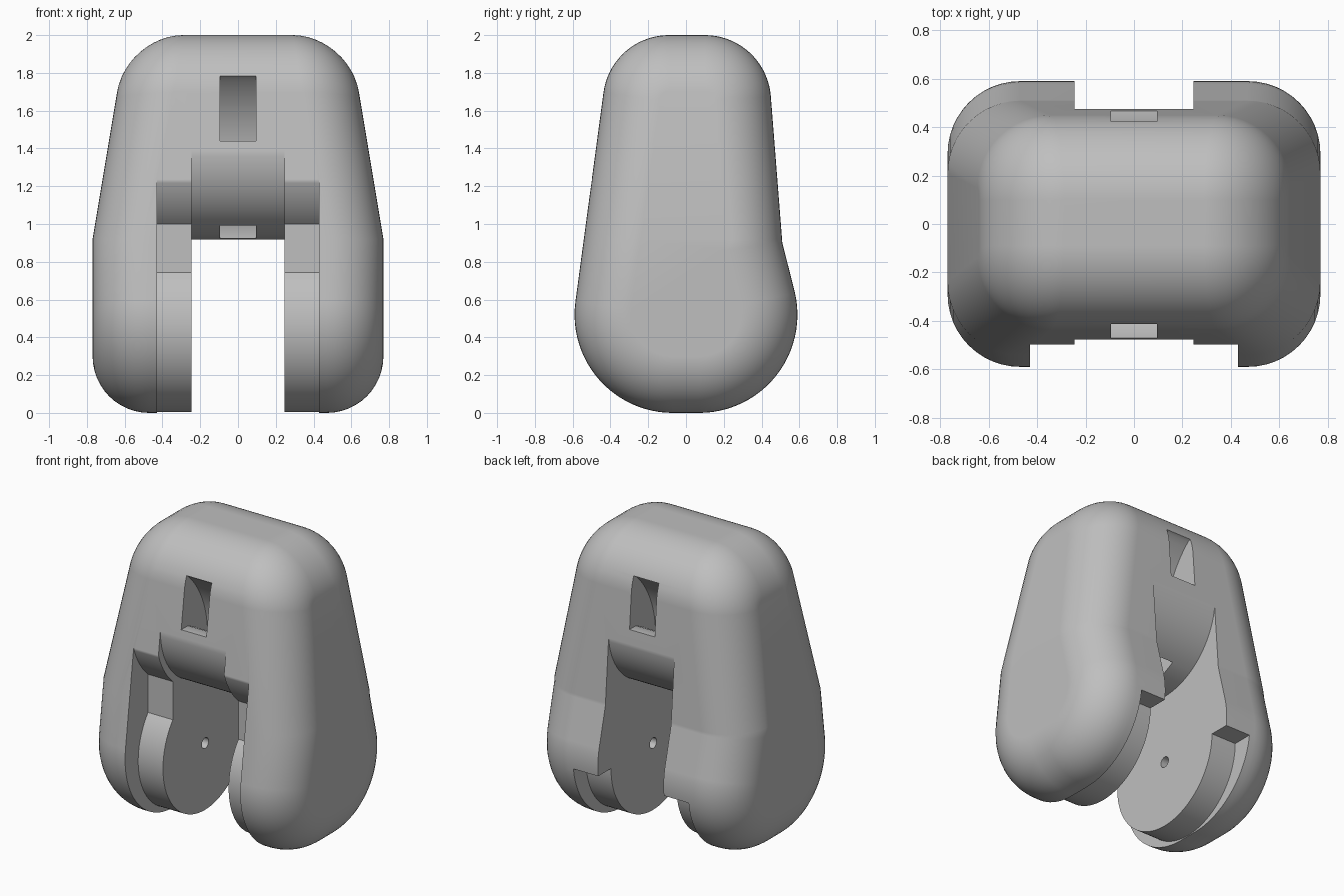
import bpy, bmesh, math

if "Cube" in bpy.data.objects:
    bpy.data.objects.remove(bpy.data.objects["Cube"])


def arc(cy, cz, r, a0, a1, n=18):
    """Points (y, z) on a circle arc, angles in degrees."""
    return [(cy + r * math.cos(math.radians(a0 + (a1 - a0) * i / n)),
             cz + r * math.sin(math.radians(a0 + (a1 - a0) * i / n))) for i in range(n + 1)]


def make_object(name, bm):
    bmesh.ops.recalc_face_normals(bm, faces=bm.faces[:])
    mesh = bpy.data.meshes.new(name)
    bm.to_mesh(mesh)
    bm.free()
    ob = bpy.data.objects.new(name, mesh)
    bpy.context.collection.objects.link(ob)
    return ob


def skin(bm, rings):
    """Skin closed rings of equal length and cap both ends."""
    rows = [[bm.verts.new(p) for p in ring] for ring in rings]
    n = len(rows[0])
    for a, b in zip(rows, rows[1:]):
        for i in range(n):
            j = (i + 1) % n
            bm.faces.new((a[i], a[j], b[j], b[i]))
    bm.faces.new(rows[0])
    bm.faces.new(rows[-1])


def prism(name, pts, half_width):
    """Extrude a side profile symmetrically along x."""
    bm = bmesh.new()
    skin(bm, [[(x, y, z) for y, z in pts] for x in (-half_width, half_width)])
    return make_object(name, bm)


def side_profile(inset):
    """Outline of the body seen from the side, moved inward by inset."""
    top, low = 0.35 - inset, 0.52 - inset
    return (arc(0.10, 1.65, top, 90, 4.3)
            + [(0.51 - 0.99 * inset, 0.90 - 0.13 * inset)]
            + arc(0.07, 0.52, low, 13, -90, 24)
            + arc(-0.07, 0.52, low, 270, 172.5, 24)
            + arc(-0.09, 1.65, top, 172.5, 90))


# Body: side profile with a rounded rim on both sides, narrowing towards the top
FILLET, STEPS, TAPER_Z = 0.30, 12, 0.92
half = []
for i in range(STEPS + 1):
    a = math.pi / 2 * i / STEPS
    half.append((0.47 + FILLET * math.sin(a), FILLET * (1 - math.cos(a))))
stations = [(-x, d) for x, d in reversed(half)] + half
bm = bmesh.new()
skin(bm, [[(x, y, z) for y, z in side_profile(d)] for x, d in stations])
bmesh.ops.bisect_plane(bm, geom=bm.verts[:] + bm.edges[:] + bm.faces[:],
                       plane_co=(0, 0, TAPER_Z), plane_no=(0, 0, 1))
for v in bm.verts:
    v.co.x -= math.copysign(0.167 * max(0.0, v.co.z - TAPER_Z), v.co.x)
body = make_object("body", bm)

# Central slot below the rounded bridge
BRIDGE_Z, HUB_Z, HUB_R = 1.395, 0.455, 0.45
slot = ([(-0.8, -0.2), (0.8, -0.2), (0.8, BRIDGE_Z)]
        + arc(0, BRIDGE_Z, 0.478, 0, -180, 40) + [(-0.8, BRIDGE_Z)])
cutters = [prism("slot_cutter", slot, 0.245)]

# Recess around the hub discs, ending at a stop on the back
a_out = math.degrees(math.atan2(-0.155, -0.5)) + 360
a_in = math.degrees(math.atan2(-0.395, -0.345)) + 360
a_hub = math.degrees(math.acos(-0.345 / HUB_R))
recess = ([(-0.8, -0.2), (-0.8, 1.24)]
          + arc(0, BRIDGE_Z, 0.523, a_out, a_in, 12)
          + arc(0, HUB_Z, HUB_R, a_hub, 360, 56)
          + [(0.8, HUB_Z), (0.8, -0.2)])
cutters.append(prism("recess_cutter", recess, 0.43))

# Axle hole through both hub discs
cutters.append(prism("axle_cutter", arc(0, HUB_Z, 0.036, 0, 345, 23), 0.40))

# Curved strap channels from the front and back windows to the bridge underside
for name, s in (("front", 1), ("back", -1)):
    off = 0.0 if s > 0 else -0.01
    channel = ([(-0.65, 1.44), (-0.65, 1.79), (-0.425 + off, 1.79)]
               + arc(-0.83, 1.30, 0.64, 48, 0, 14)
               + [(-0.08, 1.0), (-0.08, 0.8), (-0.255, 0.8), (-0.255, 1.28), (-0.32, 1.40), (-0.40, 1.44)])
    cutters.append(prism(name + "_channel_cutter", [(s * y, z) for y, z in channel], 0.094))

# Cut everything out of the body
bpy.context.view_layer.objects.active = body
body.select_set(True)
for c in cutters:
    mod = body.modifiers.new("cut", 'BOOLEAN')
    mod.operation = 'DIFFERENCE'
    mod.solver = 'EXACT'
    mod.object = c
    bpy.ops.object.modifier_apply(modifier=mod.name)
for c in cutters:
    bpy.data.objects.remove(c)

# Smooth shading with crisp cut edges
bpy.ops.object.shade_smooth_by_angle(angle=math.radians(30))
wn = body.modifiers.new("normals", 'WEIGHTED_NORMAL')
wn.keep_sharp = True

# Single grey colour
grey = bpy.data.materials.new("grey")
grey.diffuse_color = (0.52, 0.52, 0.52, 1)
grey.use_nodes = True
grey.node_tree.nodes["Principled BSDF"].inputs["Base Color"].default_value = grey.diffuse_color
body.data.materials.clear()
body.data.materials.append(grey)
